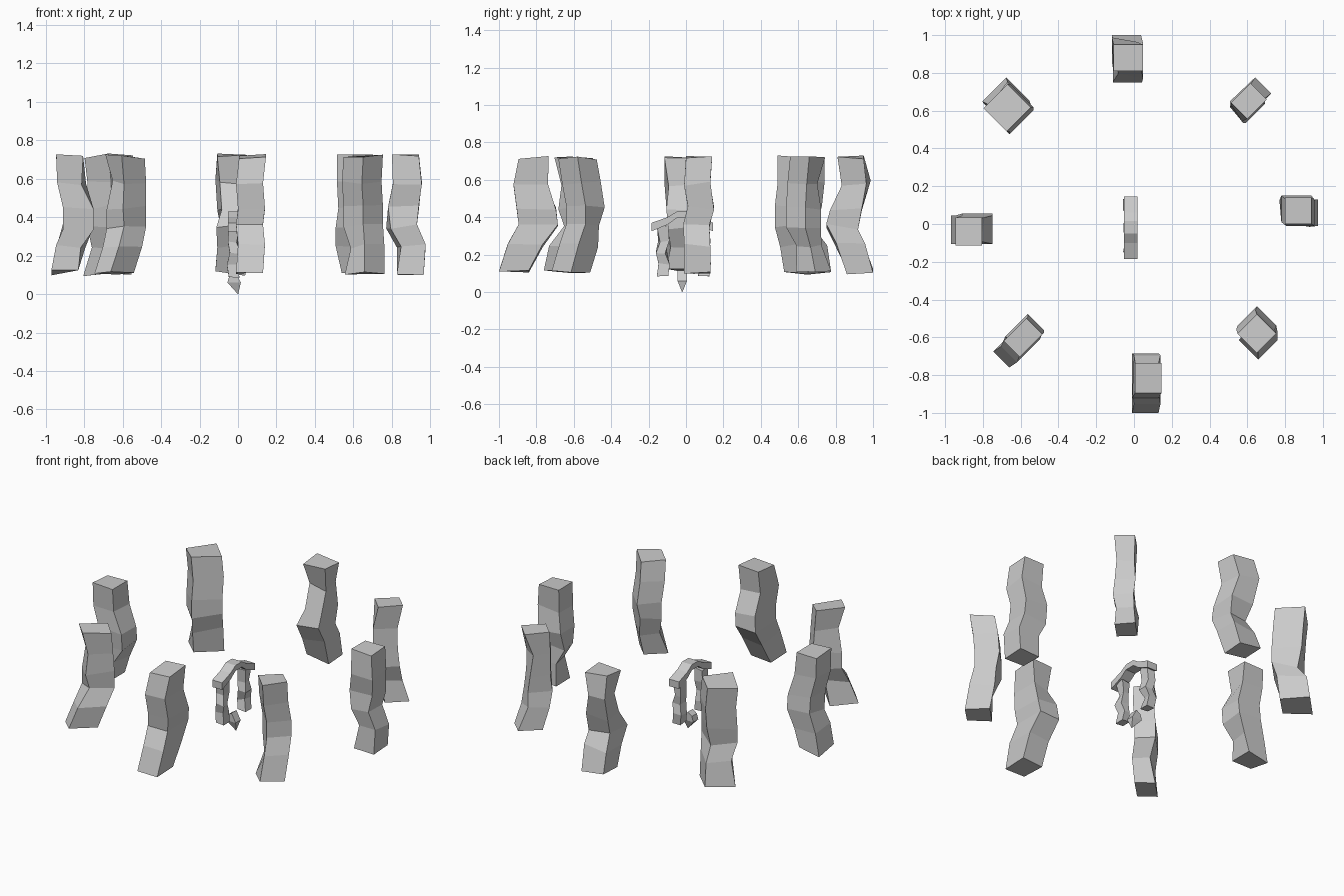
import bpy, bmesh, math, random
from mathutils import Vector

if "Cube" in bpy.data.objects:
    bpy.data.objects.remove(bpy.data.objects["Cube"])

rng = random.Random(4)


def loft(name, rings):
    """Skin a stack of equal-sided rings and cap both ends, flat shaded."""
    bm = bmesh.new()
    loops = [[bm.verts.new(p) for p in ring] for ring in rings]
    n = len(loops[0])
    for a, b in zip(loops, loops[1:]):
        for i in range(n):
            j = (i + 1) % n
            bm.faces.new((a[i], a[j], b[j], b[i]))
    bm.faces.new(loops[0][::-1])
    bm.faces.new(loops[-1])
    bmesh.ops.recalc_face_normals(bm, faces=bm.faces)
    mesh = bpy.data.meshes.new(name)
    bm.to_mesh(mesh)
    bm.free()
    obj = bpy.data.objects.new(name, mesh)
    bpy.context.collection.objects.link(obj)
    return obj


def rough_column(name, angle, heights, radii, sides, deep, wide, chip, belly=0):
    """Four-sided stone following (radius, sideways) offsets, with chipped corners
    and an optional belly that deepens the middle rings."""
    a = math.radians(angle)
    out = Vector((math.cos(a), math.sin(a), 0))
    tan = Vector((-math.sin(a), math.cos(a), 0))
    rings = []
    for k, (z, r, t) in enumerate(zip(heights, radii, sides)):
        inner = 0 < k < len(heights) - 1
        d = deep + (belly if k in (2, 3) else belly / 2 if inner else 0)
        ring = []
        for sr, st in ((-1, -1), (1, -1), (1, 1), (-1, 1)):
            f = 1 - chip * (inner and rng.random() < 0.2)
            dz = rng.uniform(-0.1, 0.1) * wide
            ring.append(out * (r + sr * d / 2 * f) + tan * (t + st * wide / 2 * f)
                        + Vector((0, 0, z + dz)))
        rings.append(ring)
    return loft(name, rings)


# Ring of eight standing stones, each bowed toward the centre
Z = (0.11, 0.25, 0.35, 0.45, 0.58, 0.715)


def stone(label, angle, radii, sides, deep, wide, belly=0):
    rough_column("standing_stone_" + label, angle, Z, radii, sides, deep, wide, 0.3, belly)


stone("east", 0, (.895, .90, .85, .86, .88, .87), (.06, .06, .055, .08, .06, .07), .14, .14, .02)
stone("north_east", 45, (.93, .89, .87, .86, .86, .89), (.035, .04, .02, .03, .04, .03), .145, .12)
stone("north", 90, (.93, .88, .835, .855, .91, .88), (.04, .03, .035, .03, .04, .03), .14, .155, .03)
stone("north_west", 135, (.94, .92, .89, .89, .90, .91), (.02, .03, .04, .04, .03, .04), .175, .18)
stone("west", 180, (.90, .87, .83, .83, .865, .875), (.03, .03, .02, .03, .04, .04), .14, .15, .02)
stone("south_west", 225, (.92, .87, .82, .82, .83, .84), (.01, .02, .0, .0, .01, .01), .17, .12)
stone("south", 270, (.92, .86, .79, .80, .83, .815), (.06, .07, .06, .07, .06, .075), .16, .14, .05)
stone("south_east", 315, (.90, .87, .84, .84, .85, .87), (.03, .06, .08, .08, .06, .05), .145, .145)

# Two small gate posts under the arch
for label, y in (("front", -0.125), ("back", 0.095)):
    rough_column("gate_post_" + label, 0, (.09, .15, .21, .27, .35),
                 (-.02, -.03, -.015, -.025, -.02),
                 (y, y + .008, y - .006, y + .006, y), .055, .06, 0.35)

# Bent lintel spanning the posts
path = [(-.185, .325, .045), (-.10, .36, .04), (-.05, .395, .035),
        (.015, .395, .035), (.06, .36, .04), (.145, .325, .045)]
loft("gate_lintel", [[(-.052, y, z), (.018, y, z), (.018, y, z + h), (-.052, y, z + h)]
                     for y, z, h in path])

# Pointed shard floating between the posts
loft("shard", [[(cx - rx, -.02 - ry, z - tilt), (cx + rx, -.02 - ry, z + tilt),
                (cx + rx, -.02 + ry, z + tilt), (cx - rx, -.02 + ry, z - tilt)]
               for z, cx, rx, ry, tilt in ((.0, 0, .001, .001, 0), (.06, -.02, .035, .025, 0),
                                           (.105, -.03, .015, .025, .01))])
